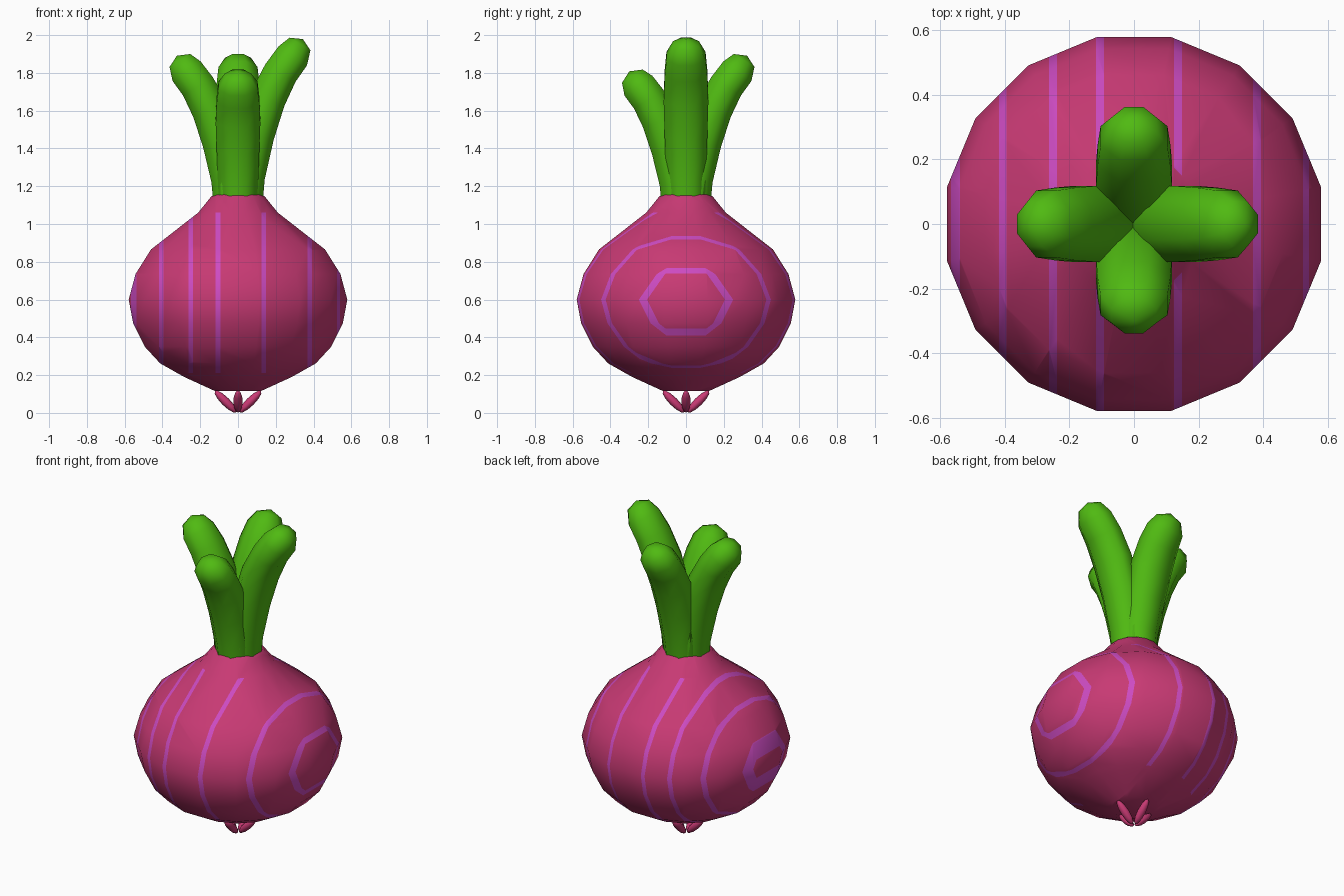
import bpy, bmesh, math
from mathutils import Vector, Matrix

if "Cube" in bpy.data.objects:
    bpy.data.objects.remove(bpy.data.objects["Cube"])


def material(name, rgb):
    m = bpy.data.materials.new(name)
    m.diffuse_color = (*rgb, 1)
    m.use_nodes = True
    m.node_tree.nodes["Principled BSDF"].inputs["Base Color"].default_value = m.diffuse_color
    return m


PINK = material("onion pink", (0.58, 0.042, 0.175))
VIOLET = material("stripe violet", (0.61, 0.07, 0.54))
GREEN = material("leaf green", (0.08, 0.49, 0.006))


def finish(bm, name, mats, angle=50):
    bmesh.ops.recalc_face_normals(bm, faces=bm.faces)
    me = bpy.data.meshes.new(name)
    bm.to_mesh(me)
    bm.free()
    for m in mats:
        me.materials.append(m)
    ob = bpy.data.objects.new(name, me)
    bpy.context.collection.objects.link(ob)
    bpy.ops.object.select_all(action='DESELECT')
    ob.select_set(True)
    bpy.context.view_layer.objects.active = ob
    bpy.ops.object.shade_smooth_by_angle(angle=math.radians(angle))
    return ob


def skin(bm, rings, tip=None):
    """Join equal rings of points with quads; cap the start, cap or point the end."""
    loops = [[bm.verts.new(p) for p in ring] for ring in rings]
    n = len(loops[0])
    for a, b in zip(loops, loops[1:]):
        for i in range(n):
            j = (i + 1) % n
            bm.faces.new((a[i], a[j], b[j], b[i]))
    bm.faces.new(loops[0][::-1])
    if tip is None:
        bm.faces.new(loops[-1])
    else:
        t = bm.verts.new(tip)
        for i in range(n):
            bm.faces.new((loops[-1][i], loops[-1][(i + 1) % n], t))


# Bulb: 16-sided lathe
profile = [(0.125, 0.116), (0.29, 0.19), (0.42, 0.262), (0.503, 0.35), (0.566, 0.475),
           (0.59, 0.60), (0.553, 0.735), (0.47, 0.865), (0.215, 1.06), (0.145, 1.145),
           (0.095, 1.18)]
bm = bmesh.new()
skin(bm, [[(r * math.cos((i + 0.5) * math.pi / 8), r * math.sin((i + 0.5) * math.pi / 8), z)
           for i in range(16)] for r, z in profile])

# Stripes: bands in x cut into the skin
bands = [(-0.566, -0.538), (-0.418, -0.395), (-0.263, -0.238), (-0.118, -0.093),
         (0.124, 0.149), (0.369, 0.393), (0.523, 0.541)]
LOW, HIGH = 0.21, 1.06


def cut(co, no):
    bmesh.ops.bisect_plane(bm, geom=bm.verts[:] + bm.edges[:] + bm.faces[:],
                           plane_co=co, plane_no=no, dist=1e-5)


for band in bands:
    for x in band:
        cut((x, 0, 0), (1, 0, 0))
cut((0, 0, LOW), (0, 0, 1))
for f in bm.faces:
    c = f.calc_center_median()
    if LOW < c.z < HIGH and any(a < c.x < b for a, b in bands):
        f.material_index = 1
finish(bm, "bulb", [PINK, VIOLET])

# Leaves: bent 8-sided tubes; (reach, height, in-plane radius, sideways radius)
spine = [(0.035, 1.08, 0.10, 0.105), (0.05, 1.25, 0.10, 0.115), (0.095, 1.47, 0.105, 0.122),
         (0.155, 1.66, 0.105, 0.128), (0.225, 1.80, 0.10, 0.122), (0.29, 1.89, 0.098, 0.112),
         (0.328, 1.953, 0.07, 0.075)]


def leaf(name, turn, reach, height):
    pts = [Vector((0.035 + (x - 0.035) * reach, 0, 1.08 + (z - 1.08) * height))
           for x, z, _, _ in spine]
    rings = []
    for k, p in enumerate(pts):
        d = (pts[min(k + 1, len(pts) - 1)] - pts[max(k - 1, 0)]).normalized()
        across = Vector((d.z, 0, -d.x))
        a, b = spine[k][2:]
        rings.append([p + across * a * math.cos(t) + Vector((0, b * math.sin(t), 0))
                      for t in ((i + 0.5) * math.pi / 4 for i in range(8))])
    tip = pts[-1] + d * 0.03
    bm = bmesh.new()
    skin(bm, rings, tip)
    bmesh.ops.rotate(bm, verts=bm.verts, matrix=Matrix.Rotation(math.radians(turn), 3, 'Z'))
    finish(bm, name, [GREEN], 70)


leaf("right_leaf", 0, 1.0, 1.0)
leaf("back_leaf", 90, 0.93, 0.9)
leaf("left_leaf", 180, 0.93, 0.9)
leaf("front_leaf", 270, 0.85, 0.805)

# Roots: four small splayed spindles
for k, name in enumerate(("right_root", "back_root", "left_root", "front_root")):
    bm = bmesh.new()
    bmesh.ops.create_uvsphere(bm, u_segments=8, v_segments=6, radius=1)
    M = (Matrix.Rotation(k * math.pi / 2, 4, 'Z') @ Matrix.Translation((0.066, 0, 0.06))
         @ Matrix.Rotation(math.radians(45), 4, 'Y') @ Matrix.Diagonal((0.023, 0.025, 0.08, 1)))
    bmesh.ops.transform(bm, matrix=M, verts=bm.verts)
    finish(bm, name, [PINK], 80)
